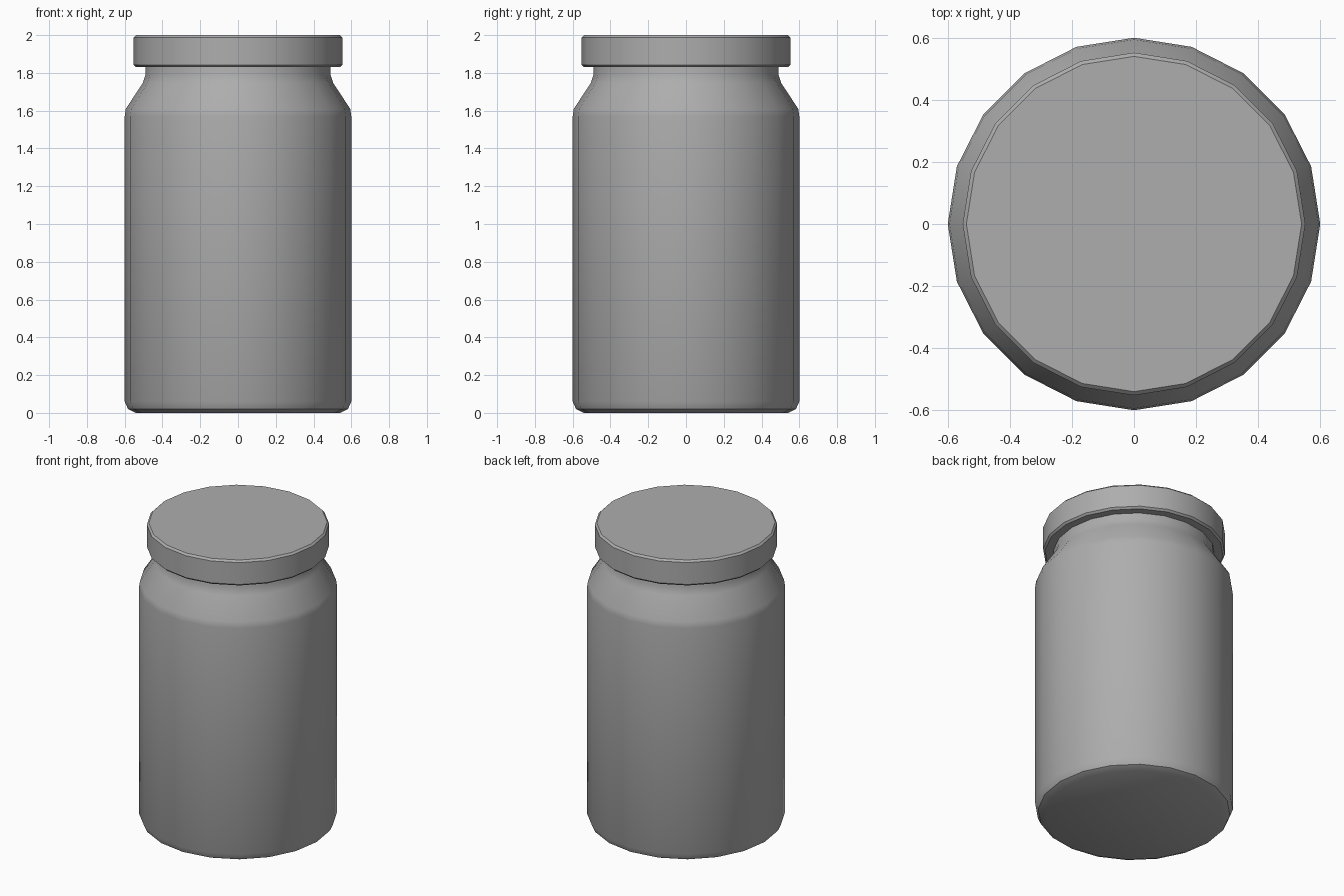
import bpy
import bmesh
from math import cos, sin, pi, radians

SIDES = 20

cube = bpy.data.objects.get("Cube")
if cube:
    bpy.data.objects.remove(cube, do_unlink=True)

# Single grey finish
grey = bpy.data.materials.new("plain grey")
grey.use_nodes = True
colour = (0.42, 0.42, 0.42, 1)
grey.diffuse_color = colour
grey.node_tree.nodes["Principled BSDF"].inputs["Base Color"].default_value = colour


def lathe(name, profile):
    """Turn a (radius, height) profile, listed bottom to top, into a closed solid."""
    bm = bmesh.new()
    rings = []
    for r, z in profile:
        angles = [2 * pi * i / SIDES for i in range(SIDES)]
        rings.append([bm.verts.new((r * cos(a), r * sin(a), z)) for a in angles])
    for low, high in zip(rings, rings[1:]):
        for i in range(SIDES):
            j = (i + 1) % SIDES
            bm.faces.new((low[i], low[j], high[j], high[i]))
    bm.faces.new(rings[0][::-1])
    bm.faces.new(rings[-1])
    mesh = bpy.data.meshes.new(name)
    bm.to_mesh(mesh)
    bm.free()
    mesh.materials.append(grey)
    obj = bpy.data.objects.new(name, mesh)
    bpy.context.collection.objects.link(obj)
    bpy.ops.object.select_all(action="DESELECT")
    obj.select_set(True)
    bpy.context.view_layer.objects.active = obj
    bpy.ops.object.shade_smooth_by_angle(angle=radians(40))
    return obj


# Jar: rounded foot, straight wall, sloping shoulder, neck running up into the lid
lathe("jar_body", [
    (0.54, 0), (0.582, 0.02), (0.6, 0.06),
    (0.6, 1.57), (0.594, 1.61), (0.505, 1.745),
    (0.49, 1.79), (0.49, 1.9),
])

# Lid: shallow disc with small chamfers
lathe("lid", [
    (0.54, 1.83), (0.552, 1.842), (0.552, 1.988), (0.54, 2),
])
